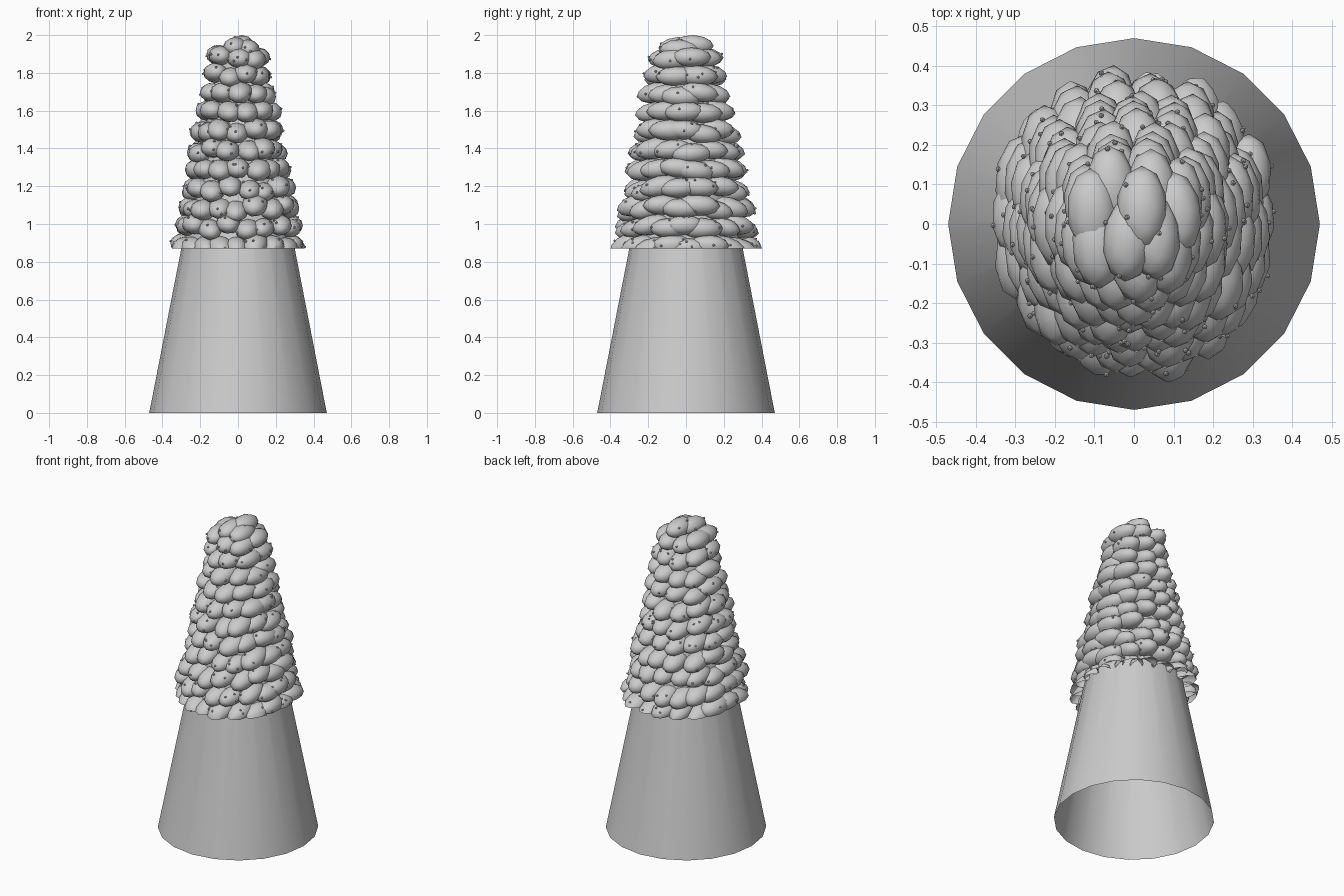
import bpy, bmesh, math, random
from mathutils import Matrix, Vector

if "Cube" in bpy.data.objects:
    bpy.data.objects.remove(bpy.data.objects["Cube"])

random.seed(4)
R0, SLOPE, CUT = 0.47, 0.195, 0.87


def radius(z):
    return R0 - SLOPE * z


def finish(bm, name, angle):
    me = bpy.data.meshes.new(name)
    bm.to_mesh(me)
    bm.free()
    ob = bpy.data.objects.new(name, me)
    bpy.context.collection.objects.link(ob)
    bpy.ops.object.select_all(action='DESELECT')
    ob.select_set(True)
    bpy.context.view_layer.objects.active = ob
    bpy.ops.object.shade_smooth_by_angle(angle=math.radians(angle))
    return ob


# Tapered core, open at the bottom
bm = bmesh.new()
top = 1.9
bmesh.ops.create_cone(bm, segments=20, radius1=R0, radius2=radius(top), depth=top, cap_ends=True,
                      matrix=Matrix.Translation((0, 0, top / 2)) @ Matrix.Rotation(math.radians(90), 4, 'Z'))
low = [f for f in bm.faces if f.normal.z < -0.9]
bmesh.ops.delete(bm, geom=low, context='FACES_ONLY')
finish(bm, "core_cone", 30)

# Overlapping pods, all lengthened front to back, each with small warts
bm = bmesh.new()


def pod(x, y, z, scale=1.0):
    tilt = -0.9 * y + random.uniform(-0.1, 0.1)
    size = Vector((0.066, 0.11, 0.054)) * scale * random.uniform(0.94, 1.06)
    m = (Matrix.Translation((x, y, z)) @ Matrix.Rotation(tilt, 4, 'X')
         @ Matrix.Rotation(random.uniform(-0.12, 0.12), 4, 'Z') @ Matrix.Diagonal((*size, 1)))
    bmesh.ops.create_icosphere(bm, subdivisions=2, radius=1, matrix=m)
    for _ in range(4):
        a, h = random.uniform(0, math.tau), random.uniform(-0.2, 0.9)
        c = math.sqrt(1 - h * h)
        p = m @ Vector((c * math.cos(a), c * math.sin(a), h)) * 1.0
        bmesh.ops.create_icosphere(bm, subdivisions=1, radius=0.007, matrix=Matrix.Translation(p))


# Rings of pods up the cone
rows = 11
for i in range(rows):
    z = 0.885 + i * 0.1
    r = radius(z)
    n = max(6, round(math.tau * r / 0.097))
    for k in range(n):
        a = math.tau * (k + 0.5 * (i % 2) + random.uniform(-0.15, 0.15)) / n - math.pi / 2
        rr = r + random.uniform(-0.012, 0.012)
        pod(rr * math.cos(a), rr * math.sin(a), z + random.uniform(-0.018, 0.018))

# Crown pods
pod(0.02, 0.04, 1.945)
pod(-0.015, -0.04, 1.935)
pod(0.05, -0.03, 1.92)

# Ragged hollow lower rim
bmesh.ops.bisect_plane(bm, geom=bm.verts[:] + bm.edges[:] + bm.faces[:],
                       plane_co=(0, 0, CUT), plane_no=(0, 0, 1), clear_inner=True)
top_z = max(v.co.z for v in bm.verts)
for v in bm.verts:
    v.co.z = CUT + (v.co.z - CUT) * (2.0 - CUT) / (top_z - CUT)
finish(bm, "pod_cover", 40)
